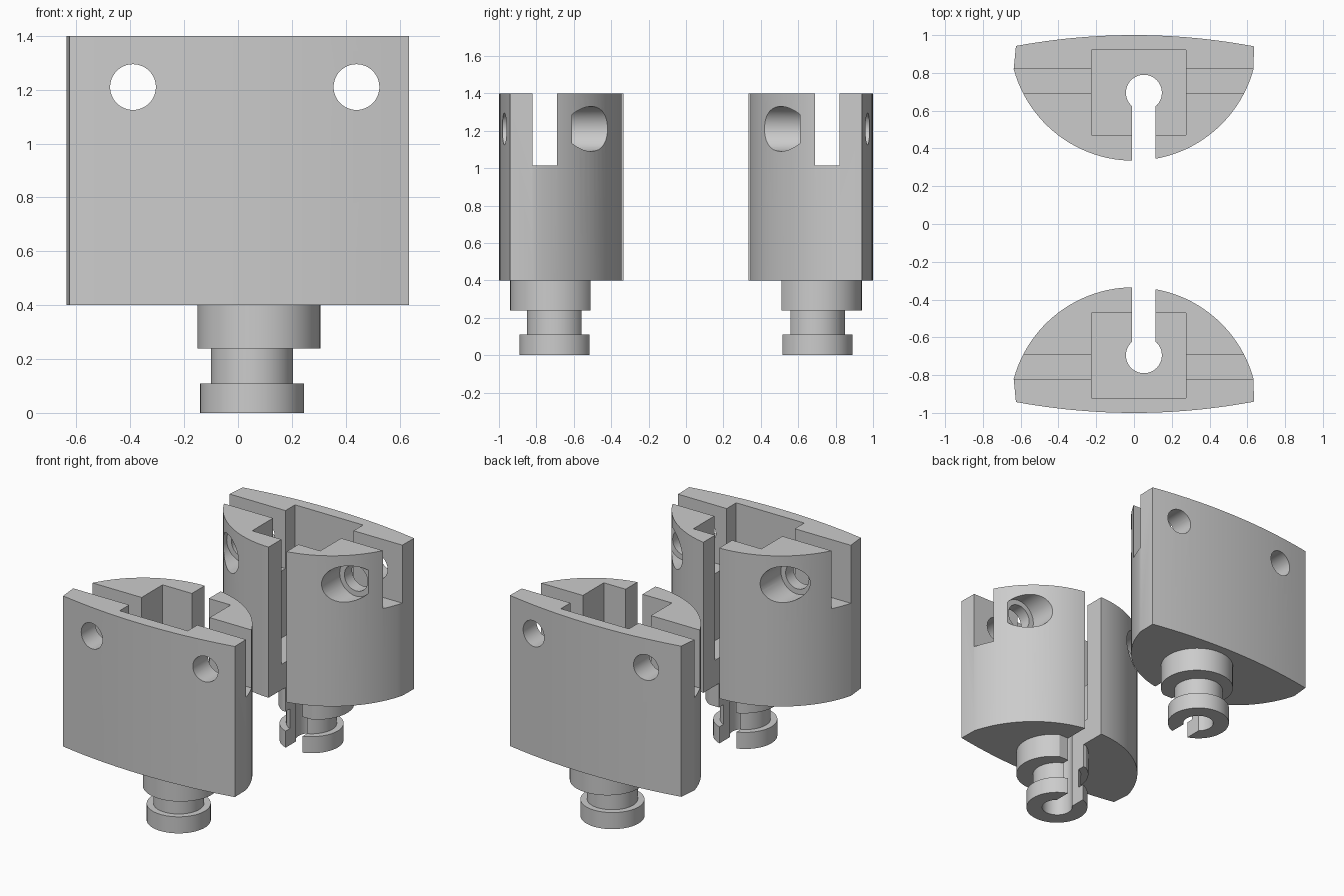
import bpy, bmesh
from math import sin, cos, pi, radians
from mathutils import Matrix

if "Cube" in bpy.data.objects:
    bpy.data.objects.remove(bpy.data.objects["Cube"])


def link(name, bm):
    bmesh.ops.recalc_face_normals(bm, faces=bm.faces[:])
    me = bpy.data.meshes.new(name)
    bm.to_mesh(me)
    bm.free()
    ob = bpy.data.objects.new(name, me)
    bpy.context.collection.objects.link(ob)
    return ob


def prism(name, pts, z0, z1):
    """Extrude a plan outline from z0 to z1."""
    bm = bmesh.new()
    face = bm.faces.new([bm.verts.new((x, y, z0)) for x, y in pts])
    top = bmesh.ops.extrude_face_region(bm, geom=[face])["geom"]
    verts = [v for v in top if isinstance(v, bmesh.types.BMVert)]
    bmesh.ops.translate(bm, verts=verts, vec=(0, 0, z1 - z0))
    return link(name, bm)


def box(name, x0, x1, y0, y1, z0, z1):
    return prism(name, [(x0, y0), (x1, y0), (x1, y1), (x0, y1)], z0, z1)


def circle(cx, cy, r, n=64):
    return [(cx + r * cos(2 * pi * i / n), cy + r * sin(2 * pi * i / n)) for i in range(n)]


def bore(name, x, z, r, y0, y1):
    """Cylinder along y."""
    ob = prism(name, circle(0, 0, r, 48), y0, y1)
    ob.data.transform(Matrix.Translation((x, 0, z)) @ Matrix.Rotation(-pi / 2, 4, 'X'))
    return ob


# Jaw body: shallow outer arc, short sides, deep inner arc
outline = []
for i in range(25):
    x = 0.635 - 1.26 * i / 24
    outline.append((x, 1.0 - 0.147 * x * x))
for i in range(49):
    a = radians(195.25 + 149.5 * i / 48)
    outline.append((-0.002 + 0.658 * cos(a), 0.993 + 0.658 * sin(a)))
body = prism("back_jaw", outline, 0.40, 1.40)

# Stepped stem: collar with a flat, neck, foot
collar = [(x, max(y, 0.51)) for x, y in circle(0.0775, 0.712, 0.228)]
# Merge the clamped points into a single flat
flat = [p for p in collar if p[1] > 0.5101]
parts = [
    prism("collar", flat, 0.24, 0.46),
    prism("neck", circle(0.0525, 0.697, 0.1525), 0.05, 0.50),
    prism("foot", circle(0.0525, 0.697, 0.193), 0.0, 0.11),
]

# Cutters: pocket, cross slot, keyhole and stepped screw holes
cutters = [
    box("pocket", -0.225, 0.275, 0.47, 0.92, 0.57, 1.6),
    box("cross_slot", -1, 1, 0.69, 0.82, 1.015, 1.7),
    prism("cable_hole", circle(0.0525, 0.695, 0.095), -0.2, 1.8),
    box("cable_slot", -0.01, 0.115, 0.1, 0.697, -0.3, 1.9),
]
for x in (-0.39, 0.44):
    cutters.append(bore("screw_hole", x, 1.21, 0.085, 0.1, 1.3))
    cutters.append(bore("counterbore", x, 1.21, 0.12, 0.15, 0.61))

for op, tools in (('UNION', parts), ('DIFFERENCE', cutters)):
    for tool in tools:
        tool.hide_render = True
        mod = body.modifiers.new(tool.name, 'BOOLEAN')
        mod.operation = op
        mod.solver = 'EXACT'
        mod.object = tool

# Bake the booleans and drop the helpers
bpy.context.view_layer.update()
deps = bpy.context.evaluated_depsgraph_get()
mesh = bpy.data.meshes.new_from_object(body.evaluated_get(deps))
body.modifiers.clear()
body.data = mesh
for tool in parts + cutters:
    bpy.data.objects.remove(tool)

# Opposite jaw: mirrored across y
front_mesh = mesh.copy()
front_mesh.transform(Matrix.Scale(-1, 4, (0, 1, 0)))
front_mesh.flip_normals()
front = bpy.data.objects.new("front_jaw", front_mesh)
bpy.context.collection.objects.link(front)

# Smooth the curves, keep the machined edges sharp
for ob in (body, front):
    bpy.ops.object.select_all(action='DESELECT')
    ob.select_set(True)
    bpy.context.view_layer.objects.active = ob
    bpy.ops.object.shade_smooth_by_angle(angle=radians(20))
